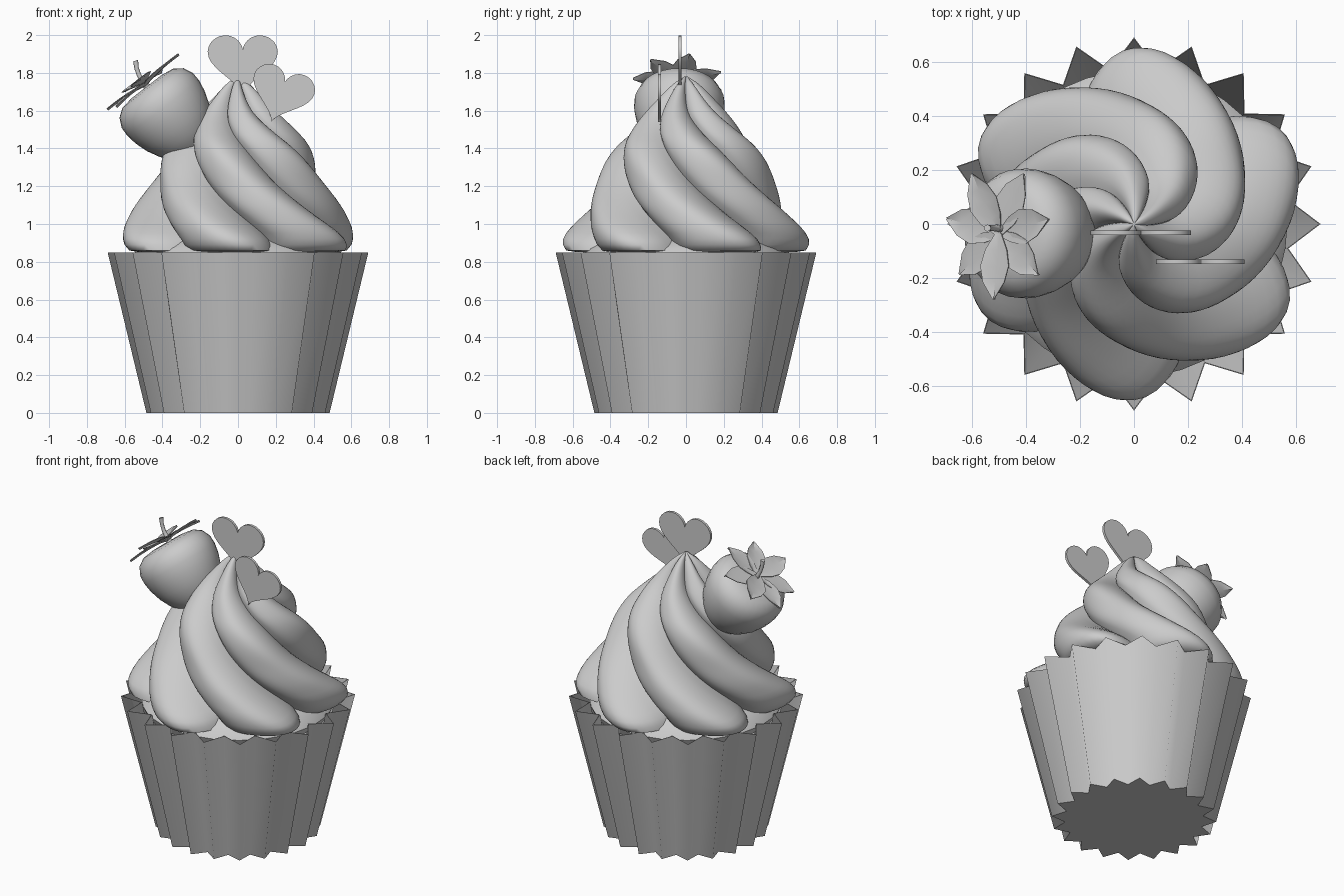
import bpy, bmesh
from math import sin, cos, pi, radians
from mathutils import Vector, Matrix

if "Cube" in bpy.data.objects:
    bpy.data.objects.remove(bpy.data.objects["Cube"])


def make(name, verts, faces, smooth=None):
    me = bpy.data.meshes.new(name)
    me.from_pydata([tuple(v) for v in verts], [], faces)
    bm = bmesh.new()
    bm.from_mesh(me)
    bmesh.ops.recalc_face_normals(bm, faces=bm.faces)
    bm.to_mesh(me)
    bm.free()
    ob = bpy.data.objects.new(name, me)
    bpy.context.collection.objects.link(ob)
    if smooth:
        bpy.ops.object.select_all(action='DESELECT')
        ob.select_set(True)
        bpy.context.view_layer.objects.active = ob
        bpy.ops.object.shade_smooth_by_angle(angle=radians(smooth))
    return ob


def loft(name, rings, smooth=None):
    """Skin equal-sized closed rings and cap both ends."""
    n = len(rings[0])
    verts = [v for r in rings for v in r]
    faces = [(k * n + i, k * n + (i + 1) % n, (k + 1) * n + (i + 1) % n, (k + 1) * n + i)
             for k in range(len(rings) - 1) for i in range(n)]
    faces += [tuple(range(n)), tuple(range(len(verts) - n, len(verts)))]
    return make(name, verts, faces, smooth)


def interp(table, x):
    """Smooth (Catmull-Rom style) lookup in a list of (x, value)."""
    x = min(max(x, table[0][0]), table[-1][0])
    for i in range(len(table) - 1):
        (x0, a), (x1, b) = table[i], table[i + 1]
        if x <= x1:
            def slope(j):
                p, q = table[max(j - 1, 0)], table[min(j + 1, len(table) - 1)]
                return (q[1] - p[1]) / (q[0] - p[0])
            h, t = x1 - x0, (x - x0) / (x1 - x0)
            return (a * (1 + 2 * t) * (1 - t) ** 2 + slope(i) * h * t * (1 - t) ** 2
                    + b * t * t * (3 - 2 * t) + slope(i + 1) * h * t * t * (t - 1))


def circle(r, z, n):
    return [Vector((r * cos(2 * pi * i / n), r * sin(2 * pi * i / n), z)) for i in range(n)]


# Pleated paper wrapper: thin wall, 20 soft-shaded points and a crisp rim
def pleats(peak, valley, z):
    return [Vector(((valley if i % 2 else peak) * cos(pi * i / 20),
                    (valley if i % 2 else peak) * sin(pi * i / 20), z)) for i in range(40)]


wrapper = loft("wrapper", [pleats(.485, .408, 0), pleats(.69, .578, .85),
                           pleats(.685, .574, .85), pleats(.482, .405, .01)], 179)
for e in wrapper.data.edges:
    za, zb = (wrapper.data.vertices[v].co.z for v in e.vertices)
    e.use_edge_sharp = abs(za - zb) < .001

# Low cake dome under the frosting
loft("cake", [circle(r, z, 40) for r, z in
              [(.55, .78), (.567, .82), (.53, .87), (.45, .92), (.3, .95), (.02, .96)]], 50)

# Six-lobed twisted frosting swirl: radius, twist and groove depth by height
RADIUS = [(.86, .635), (.9, .655), (.96, .635), (1.05, .575), (1.2, .485), (1.35, .418),
          (1.43, .368), (1.52, .285), (1.65, .16), (1.74, .07), (1.78, .01)]
TWIST = [(.86, 0), (.93, 6), (1.0, 16), (1.08, 29), (1.16, 42), (1.25, 56), (1.4, 78),
         (1.5, 95), (1.6, 111), (1.78, 125)]
VALLEY = [(.86, .7), (1.2, .74), (1.5, .68), (1.65, .55), (1.78, .5)]


def swirl(z, scale=1.0, drop=0.0):
    r, w, v = interp(RADIUS, z), radians(interp(TWIST, z)), interp(VALLEY, z)
    ring = []
    for i in range(96):
        a = 2 * pi * i / 96
        lobe = 3 * a - .3 * cos(3 * a) ** 2          # lobes lean counter-clockwise
        f = v + (1 - v) * abs(cos(lobe)) ** .8
        b = a + pi / 2 - radians(5) - w
        ring.append(Vector((r * scale * f * cos(b), r * scale * f * sin(b), z - drop)))
    return ring


rings = [swirl(.86, .6, .005), swirl(.86, .92, .008)]
rings += [swirl(.86 + .92 * k / 30) for k in range(31)]
loft("frosting", rings, 70)

# Strawberry leaning to the left; local z runs out through the stalk
axis = Vector((-.61, 0, .79)).normalized()
side = Vector((axis.z, 0, -axis.x))
place = Matrix((side, (0, 1, 0), axis)).transposed().to_4x4()
place.translation = (-.482, -.035, 1.725)
BERRY = [(.01, -.005), (.1, .003), (.17, -.008), (.215, -.04), (.238, -.09), (.24, -.14),
         (.23, -.2), (.207, -.27), (.172, -.335), (.125, -.395), (.07, -.435), (.005, -.45)]
berry = loft("strawberry", [circle(r, z, 32) for r, z in BERRY], 60)
berry.matrix_world = place

# Seven pointed leaves at slightly different lifts, folded along the middle
LEAF = [(.0, .014), (.06, .05), (.12, .066), (.18, .05), (.245, .002)]
verts, faces = [], []
for k in range(7):
    turn = Matrix.Rotation(2 * pi * k / 7 + .22, 3, 'Z')
    lift = .008 + .006 * (k % 3)
    rise = (.2, .1, .24)[k % 3]
    base = len(verts)
    for layer in (0, .004):
        for x, w in LEAF:
            z = lift + rise * x - .5 * x * x + layer
            verts += [turn @ Vector(p) for p in ((x, -w, z + .01), (x, 0, z), (x, w, z + .01))]
    m = len(LEAF)
    for s in (0, 3 * m):
        for i in range(m - 1):
            for j in (0, 1):
                q = base + s + 3 * i + j
                faces.append((q, q + 1, q + 4, q + 3))
    for i in range(m - 1):
        for j in (0, 2):
            q = base + 3 * i + j
            faces.append((q, q + 3, q + 3 + 3 * m, q + 3 * m))
leaves = make("strawberry_leaves", verts, faces, 40)
leaves.matrix_world = place

# Curved stalk
STALK = [(-.475, 1.72, .02), (-.505, 1.755, .013), (-.525, 1.79, .011),
         (-.537, 1.825, .011), (-.542, 1.865, .013)]
stalk = []
for x, z, r in STALK:
    stalk.append([Vector((x + r * cos(2 * pi * i / 8), -.015 + r * sin(2 * pi * i / 8),
                          z + .4 * r * cos(2 * pi * i / 8))) for i in range(8)])
loft("strawberry_stalk", stalk, 50)


# Flat heart decorations
def heart(name, centre, sx, sz, tilt):
    outline = []
    for i in range(48):
        t = 2 * pi * i / 48
        outline.append(Vector((sx * 16 * sin(t) ** 3, 0,
                               sz * (13 * cos(t) - 5 * cos(2 * t) - 2 * cos(3 * t) - cos(4 * t)))))
    rot = Matrix.Rotation(radians(tilt), 3, 'Y')
    c = Vector(centre)
    loft(name, [[c + rot @ (p + Vector((0, y, 0))) for p in outline] for y in (-.008, .008)], 35)


heart("large_heart", (.025, -.032, 1.868), .0116, .011, 0)
heart("small_heart", (.232, -.14, 1.702), .0105, .0101, 19)
